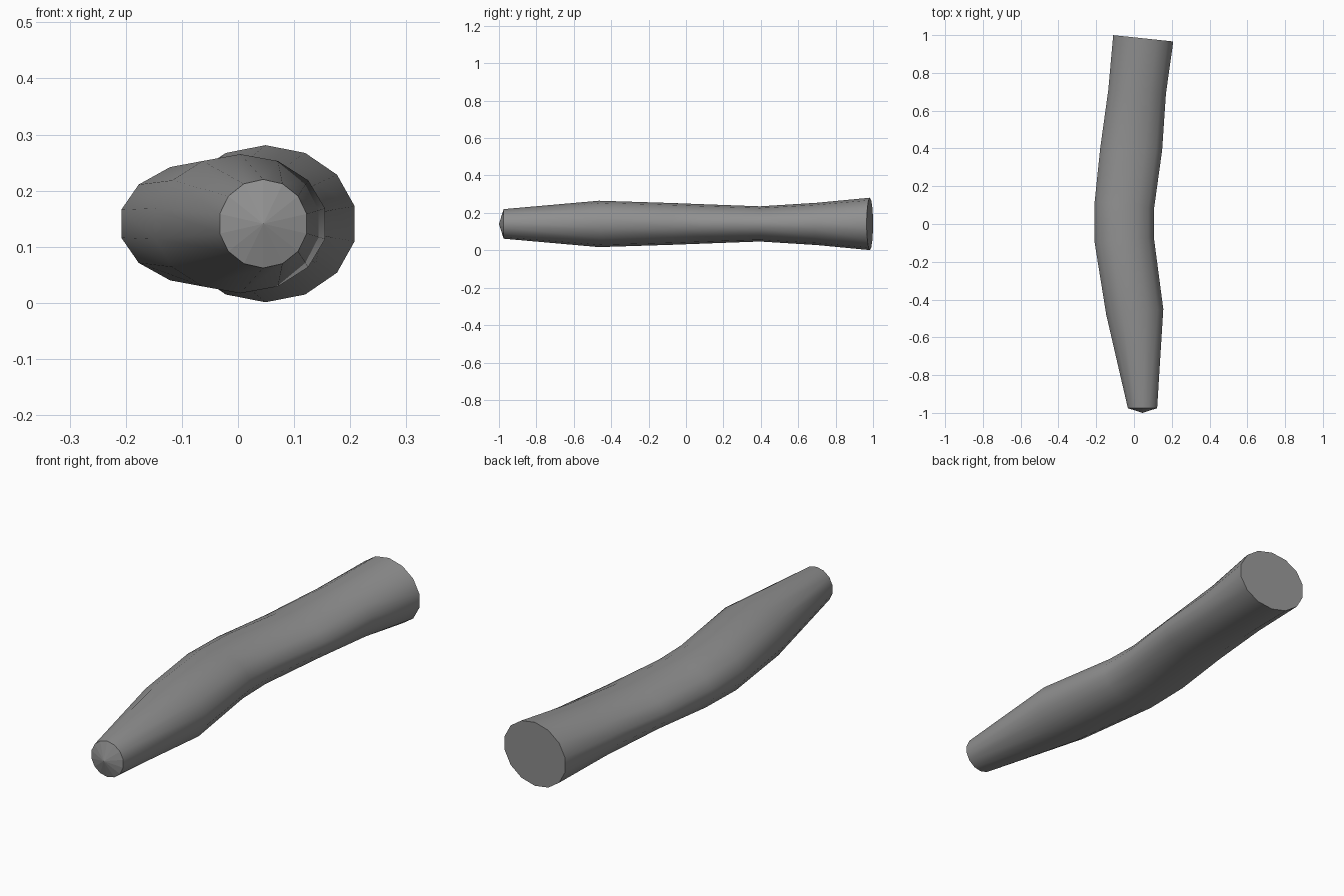
import bpy, bmesh, math
from mathutils import Vector

if "Cube" in bpy.data.objects:
    bpy.data.objects.remove(bpy.data.objects["Cube"])

SIDES = 14
MID_Z = 0.141

# Cross-sections, front to back: left edge (x, y), right edge (x, y), half height
sections = [
    ((-0.034, -0.975), (0.124, -0.975), 0.079),
    ((-0.150, -0.48), (0.158, -0.45), 0.124),
    ((-0.211, -0.10), (0.108, -0.07), 0.112),
    ((-0.211, 0.12), (0.109, 0.08), 0.105),
    ((-0.182, 0.40), (0.152, 0.39), 0.094),
    ((-0.139, 0.71), (0.172, 0.69), 0.113),
    ((-0.113, 1.00), (0.211, 0.966), 0.140),
]

bm = bmesh.new()


def ring(left, right, half_height):
    """Oval ring with corners at top and bottom and flat sides."""
    a, b = Vector((*left, MID_Z)), Vector((*right, MID_Z))
    centre = (a + b) / 2
    side = (b - a) / 2 / math.cos(math.pi / (2 * SIDES))
    up = Vector((0, 0, half_height))
    angles = [math.tau * i / SIDES for i in range(SIDES)]
    return [bm.verts.new(centre + side * math.sin(t) + up * math.cos(t)) for t in angles]


# Bent, tapering body
rings = [ring(*s) for s in sections]
for r, s in zip(rings, rings[1:]):
    for i in range(SIDES):
        j = (i + 1) % SIDES
        bm.faces.new((r[i], r[j], s[j], s[i])).smooth = True

# Flat back end and shallow, faceted front point
bm.faces.new(rings[-1])
tip = bm.verts.new((0.045, -1.0, MID_Z))
for i in range(SIDES):
    bm.faces.new((rings[0][i], rings[0][(i + 1) % SIDES], tip))

bmesh.ops.recalc_face_normals(bm, faces=bm.faces)
mesh = bpy.data.meshes.new("bent_handle")
bm.to_mesh(mesh)
bm.free()
obj = bpy.data.objects.new("bent_handle", mesh)
bpy.context.collection.objects.link(obj)

# Dark grey finish
dark = bpy.data.materials.new("dark_grey")
dark.diffuse_color = (0.28, 0.28, 0.28, 1)
dark.use_nodes = True
dark.node_tree.nodes["Principled BSDF"].inputs["Base Color"].default_value = dark.diffuse_color
mesh.materials.append(dark)
